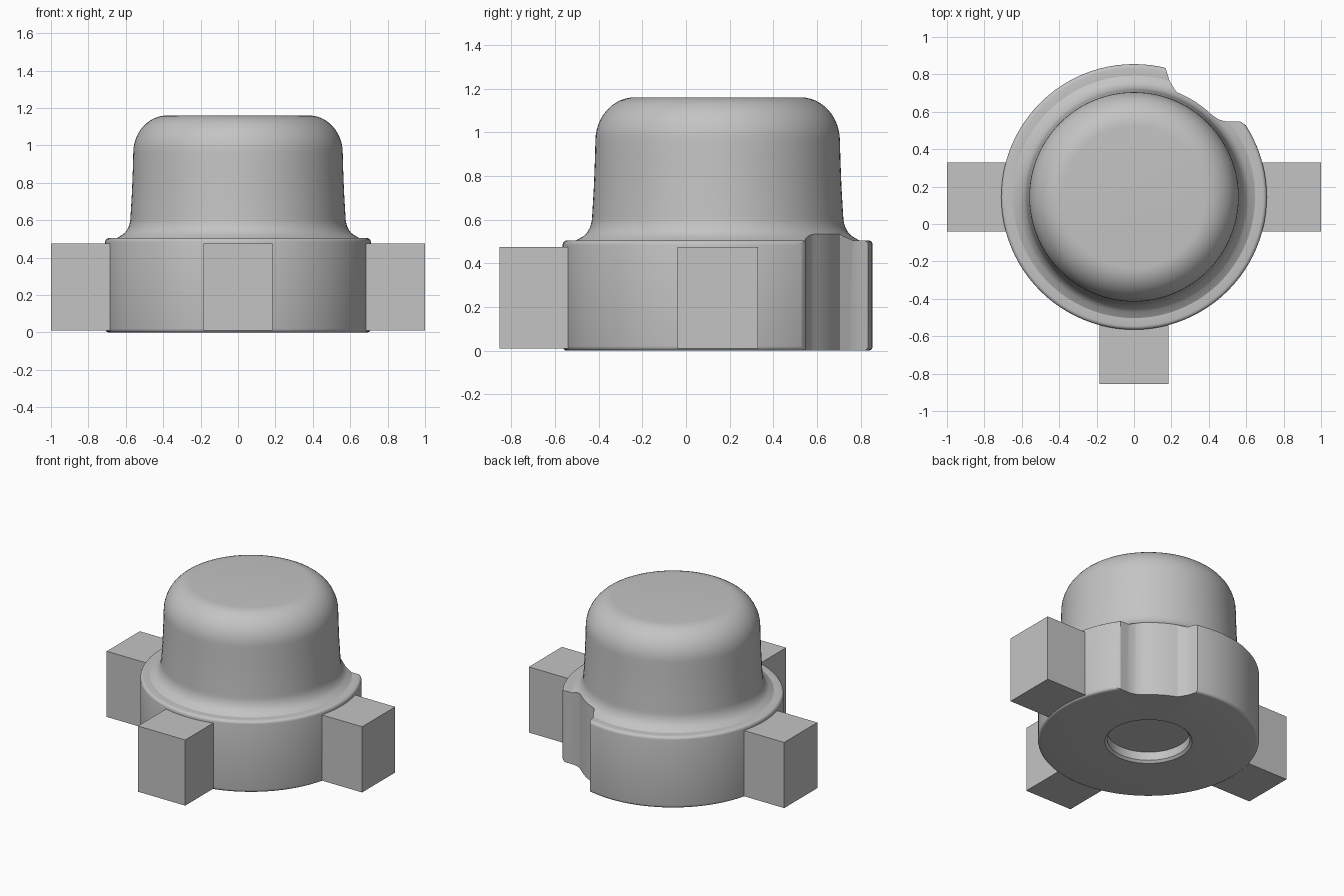
import bpy
import bmesh
from math import cos, sin, pi, radians
from mathutils import Vector, Matrix

if "Cube" in bpy.data.objects:
    bpy.data.objects.remove(bpy.data.objects["Cube"])

CENTRE = Vector((0, 0.145, 0))

grey = bpy.data.materials.new("plain grey")
grey.use_nodes = True
colour = (0.55, 0.55, 0.55, 1)
grey.diffuse_color = colour
grey.node_tree.nodes["Principled BSDF"].inputs["Base Color"].default_value = colour


def finish(name, bm):
    bmesh.ops.recalc_face_normals(bm, faces=bm.faces)
    mesh = bpy.data.meshes.new(name)
    bm.to_mesh(mesh)
    bm.free()
    mesh.materials.append(grey)
    obj = bpy.data.objects.new(name, mesh)
    bpy.context.collection.objects.link(obj)
    return obj


def arc(cx, cz, rx, rz, start, end, steps):
    angles = [radians(start + (end - start) * i / steps) for i in range(steps + 1)]
    return [(cx + rx * cos(a), cz + rz * sin(a)) for a in angles]


def lathe(name, profile, steps=96):
    bm = bmesh.new()
    verts = [bm.verts.new((r, 0, z)) for r, z in profile]
    edges = [bm.edges.new(pair) for pair in zip(verts, verts[1:])]
    bmesh.ops.spin(bm, geom=verts + edges, cent=(0, 0, 0), axis=(0, 0, 1),
                   angle=2 * pi, steps=steps, use_merge=True)
    bmesh.ops.remove_doubles(bm, verts=bm.verts, dist=1e-4)
    bmesh.ops.translate(bm, verts=bm.verts, vec=CENTRE)
    return finish(name, bm)


def prism(name, outline, bottom, top):
    bm = bmesh.new()
    face = bm.faces.new([bm.verts.new((x, y, bottom)) for x, y in outline])
    grown = bmesh.ops.extrude_face_region(bm, geom=[face])["geom"]
    bmesh.ops.translate(bm, vec=(0, 0, top - bottom),
                        verts=[v for v in grown if isinstance(v, bmesh.types.BMVert)])
    return finish(name, bm)


# Round base, flared dome and shallow recess underneath, turned as one profile
profile = [(0, 0.075), (0.265, 0.075), (0.265, 0.015), (0.28, 0)]
profile += arc(0.69, 0.02, 0.02, 0.02, -90, 0, 4)
profile += arc(0.69, 0.485, 0.02, 0.02, 0, 90, 4)
profile += [(0.648, 0.505)]
profile += arc(0.655, 0.615, 0.08, 0.105, 240, 180, 6)
profile += [(0.567, 0.75), (0.562, 0.88)]
profile += arc(0.38, 0.96, 0.18, 0.2, 0, 90, 12)
profile += [(0, 1.16)]
body = lathe("domed_body", profile)

# Scalloped notch through the rim
floor = [(x, y + CENTRE.y) for x, y in arc(0, 0, 0.605, 0.605, 68, 46, 8)]
outline = [(0.165, 0.86), (0.17, 0.83), (0.19, 0.765)] + floor
outline += [(0.455, 0.558), (0.495, 0.547), (0.57, 0.547), (0.595, 0.53),
            (0.8, 0.53), (0.8, 0.95), (0.165, 0.95)]
cutter = prism("notch_cutter", outline, -0.1, 0.8)
cutter.hide_render = True
cut = body.modifiers.new("notch", "BOOLEAN")
cut.operation = "DIFFERENCE"
cut.solver = "EXACT"
cut.object = cutter
bpy.context.view_layer.objects.active = body
body.select_set(True)
bpy.ops.object.modifier_apply(modifier=cut.name)
bpy.data.objects.remove(cutter)
bpy.ops.object.shade_smooth_by_angle(angle=radians(28))

# Three square mounting lugs: left, right and front
for name, direction in (("left_lug", (1, 0)), ("right_lug", (-1, 0)), ("front_lug", (0, -1))):
    along = Vector((*direction, 0))
    bm = bmesh.new()
    bmesh.ops.create_cube(bm, size=1)
    size = [0.4 if abs(c) else 0.37 for c in direction]
    place = Matrix.Translation(CENTRE + along * 0.8 + Vector((0, 0, 0.2425)))
    bmesh.ops.transform(bm, verts=bm.verts, matrix=place @ Matrix.Diagonal((*size, 0.465, 1)))
    finish(name, bm)
